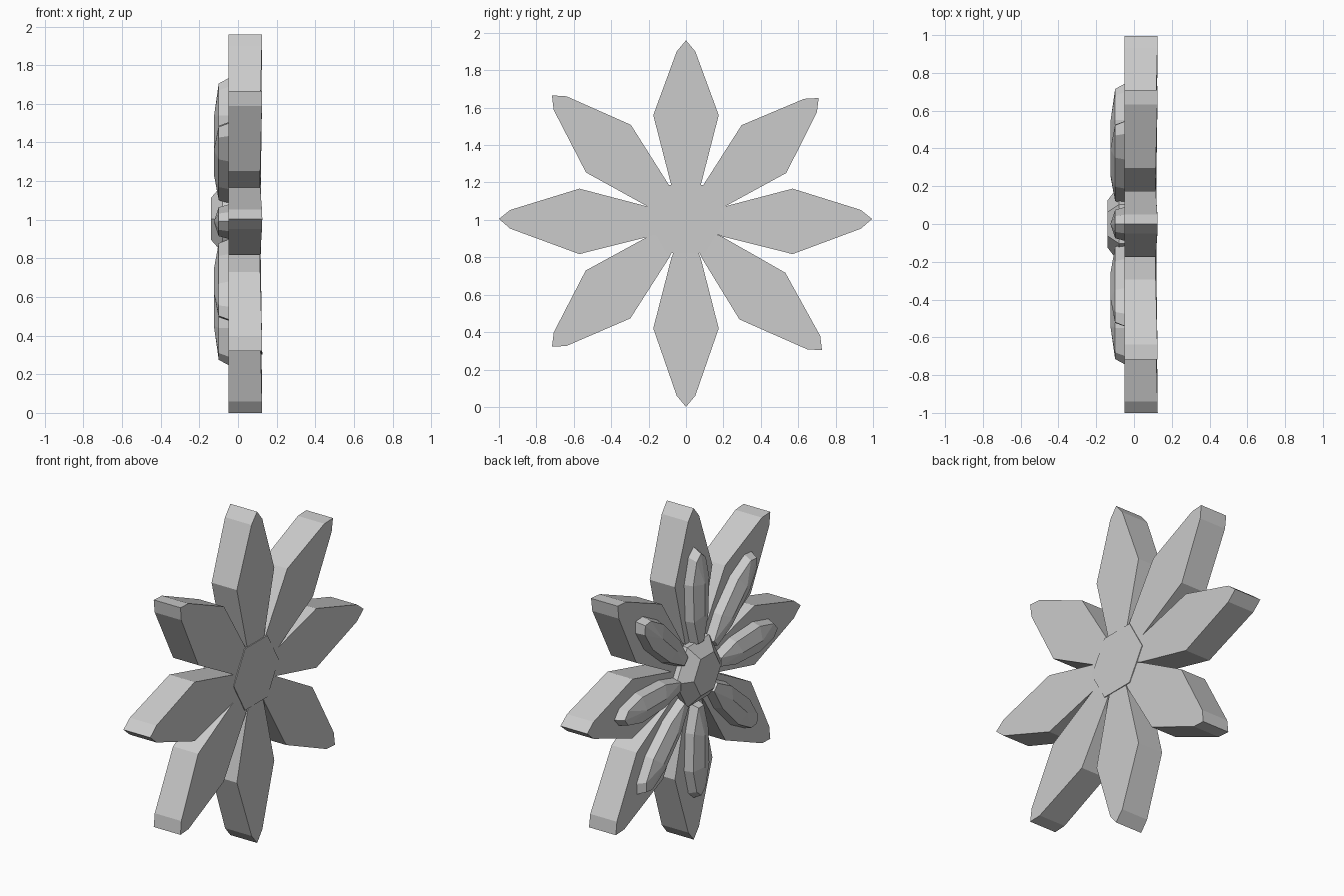
import bpy
import bmesh
from math import cos, sin, radians, pi

default = bpy.data.objects.get("Cube")
if default:
    bpy.data.objects.remove(default, do_unlink=True)

stone = bpy.data.materials.new("pale grey")
stone.use_nodes = True
GREY = (0.6, 0.6, 0.6, 1)
stone.diffuse_color = GREY
stone.node_tree.nodes["Principled BSDF"].inputs["Base Color"].default_value = GREY

CENTRE_Z = 0.99


def mirrored(half):
    """Close a half outline of (radius, half width) points across its long axis."""
    return half + [(r, -w) for r, w in reversed(half) if w > 0]


def build(name, rings, angle=0, ridge=None):
    """Bridge rings of (x, radius, width) points, turned about the x axis."""
    bm = bmesh.new()
    a = radians(angle)

    def vert(p):
        x, r, w = p
        return bm.verts.new((x, r * cos(a) - w * sin(a),
                             CENTRE_Z + r * sin(a) + w * cos(a)))

    loops = [[vert(p) for p in ring] for ring in rings]
    n = len(loops[0])
    for lower, upper in zip(loops, loops[1:]):
        for i in range(n):
            j = (i + 1) % n
            bm.faces.new((lower[i], lower[j], upper[j], upper[i]))
    bm.faces.new(loops[0])
    if ridge:
        # Roof: every outline edge rises to the closest end of the ridge line
        ends = [vert(p) for p in ridge]
        near = [0 if p[1] < 0.45 else 1 for p in rings[-1]]
        for i in range(n):
            j = (i + 1) % n
            a0, a1 = ends[near[i]], ends[near[j]]
            corners = [loops[-1][i], loops[-1][j], a1]
            if a0 != a1:
                corners.append(a0)
            bm.faces.new(corners)
    else:
        bm.faces.new(loops[-1])
    bmesh.ops.recalc_face_normals(bm, faces=bm.faces)
    mesh = bpy.data.meshes.new(name)
    bm.to_mesh(mesh)
    bm.free()
    mesh.materials.append(stone)
    obj = bpy.data.objects.new(name, mesh)
    bpy.context.collection.objects.link(obj)


# Petals: angle, length and how far the tip leans sideways
petals = {
    "right_petal": (0, 0.995, 0.015), "upper_right_petal": (43, 0.97, 0),
    "top_petal": (90, 0.97, 0), "upper_left_petal": (136.7, 0.985, 0),
    "left_petal": (180, 1.0, -0.015), "lower_left_petal": (223, 0.98, 0),
    "bottom_petal": (270, 0.99, 0), "lower_right_petal": (315.5, 1.0, 0.02),
}
for name, (angle, length, lean) in petals.items():
    outline = mirrored([(0.06, 0.03), (0.2, 0.08), (0.57, 0.175),
                        (length - 0.06, 0.05), (length, 0)])
    outline = [(r, w + lean * max(0, r - 0.5) * 2) for r, w in outline]
    flat = [(0.115 + 0.025 * max(0, r - 0.57), r, w) for r, w in outline]
    build(name, [[(-0.05, r, w) for r, w in outline], flat], angle)

    # Raised faceted bump on the petal
    base = mirrored([(0.17, 0.035), (0.33, 0.08), (0.55, 0.09), (0.7, 0.05), (0.745, 0)])
    rim = mirrored([(0.19, 0.025), (0.33, 0.065), (0.55, 0.075), (0.68, 0.042), (0.715, 0)])
    build(name + "_bump",
          [[(-0.045, r, w) for r, w in base], [(-0.1, r, w) for r, w in rim]],
          angle, ridge=[(-0.125, 0.36, 0), (-0.125, 0.54, 0)])

# Hexagonal centre, chamfered on its raised side
hexagon = [(cos(k * pi / 3), sin(k * pi / 3)) for k in range(6)]
build("centre_gem", [[(x, s * u, s * v + 0.015) for u, v in hexagon]
                     for x, s in ((0.12, 0.21), (-0.08, 0.205), (-0.14, 0.125))])
